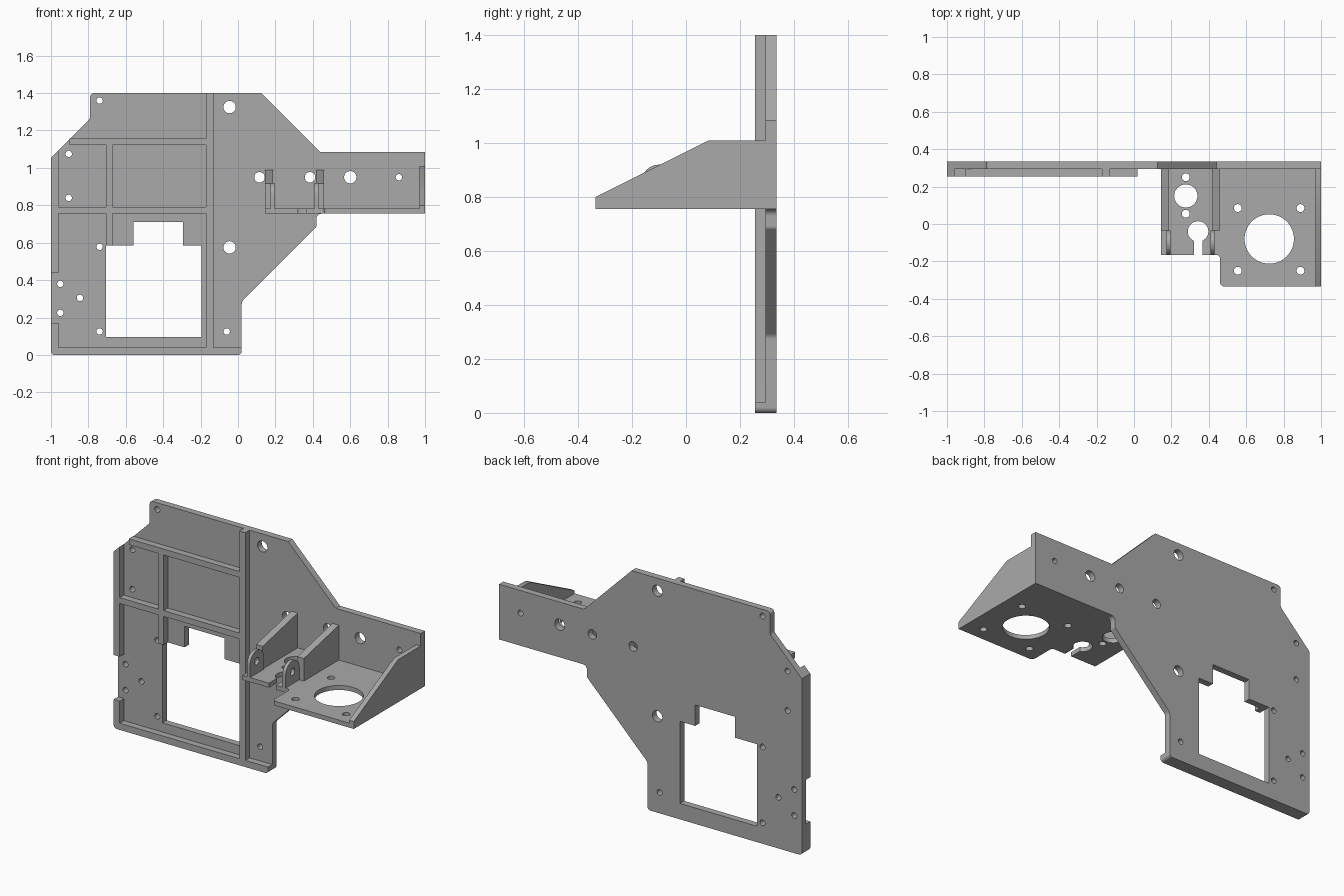
import bpy, bmesh, math
from mathutils import Matrix, Vector

if "Cube" in bpy.data.objects:
    bpy.data.objects.remove(bpy.data.objects["Cube"])

grey = bpy.data.materials.new("plain grey")
grey.diffuse_color = (0.4, 0.4, 0.4, 1)
grey.use_nodes = True
grey.node_tree.nodes["Principled BSDF"].inputs["Base Color"].default_value = grey.diffuse_color

# local (u, v, w) to world for each drawing plane
PLANES = {
    "XY": Matrix.Identity(4),
    "XZ": Matrix(((1, 0, 0, 0), (0, 0, -1, 0), (0, 1, 0, 0), (0, 0, 0, 1))),
    "YZ": Matrix(((0, 0, 1, 0), (1, 0, 0, 0), (0, 1, 0, 0), (0, 0, 0, 1))),
}


def circle(x, y, r, n=32):
    return [(x + r * math.cos(2 * math.pi * i / n), y + r * math.sin(2 * math.pi * i / n)) for i in range(n)]


def rect(x0, y0, x1, y1):
    return [(x0, y0), (x1, y0), (x1, y1), (x0, y1)]


def fillet(pts, n=6):
    """Round every corner given as (x, y, radius)."""
    out = []
    for i, p in enumerate(pts):
        c = Vector(p[:2])
        if len(p) < 3:
            out.append(tuple(c))
            continue
        a = (Vector(pts[i - 1][:2]) - c).normalized()
        b = (Vector(pts[(i + 1) % len(pts)][:2]) - c).normalized()
        half = a.angle(b) / 2
        centre = c + (a + b).normalized() * p[2] / math.sin(half)
        s = c + a * p[2] / math.tan(half) - centre
        e = c + b * p[2] / math.tan(half) - centre
        for k in range(n + 1):
            out.append(tuple(centre + s.lerp(e, k / n).normalized() * p[2]))
    return out


def prism(name, plane, loops, lo, hi):
    """Extrude an outline with holes between two depths along the plane's world axis."""
    curve = bpy.data.curves.new(name, "CURVE")
    curve.dimensions = "2D"
    curve.fill_mode = "BOTH"
    curve.extrude = (hi - lo) / 2
    for loop in loops:
        sp = curve.splines.new("POLY")
        sp.points.add(len(loop) - 1)
        for pt, (u, v) in zip(sp.points, loop):
            pt.co = (u, v, 0, 1)
        sp.use_cyclic_u = True
    temp = bpy.data.objects.new(name + "_curve", curve)
    bpy.context.collection.objects.link(temp)
    deps = bpy.context.evaluated_depsgraph_get()
    mesh = bpy.data.meshes.new_from_object(temp.evaluated_get(deps))
    bpy.data.objects.remove(temp)
    mid = (lo + hi) / 2
    shift = {"XY": (0, 0, mid), "XZ": (0, mid, 0), "YZ": (mid, 0, 0)}[plane]
    mesh.transform(Matrix.Translation(shift) @ PLANES[plane])
    bm = bmesh.new()
    bm.from_mesh(mesh)
    bmesh.ops.remove_doubles(bm, verts=bm.verts, dist=1e-5)
    bmesh.ops.recalc_face_normals(bm, faces=bm.faces)
    for f in bm.faces:
        f.smooth = True
        f.material_index = 0
    bm.to_mesh(mesh)
    bm.free()
    mesh.set_sharp_from_angle(angle=math.radians(30))
    mesh.materials.clear()
    mesh.materials.append(grey)
    obj = bpy.data.objects.new(name, mesh)
    bpy.context.collection.objects.link(obj)
    return obj


BACK, WALL, RIB = 0.335, 0.295, 0.255

# back plate with window and bolt holes
outline = fillet([(-1, 0, .02), (.02, 0, .02), (.02, .285, .03), (.42, .685, .02), (.42, .755, .025),
                  (1, .755), (1, 1.085), (.44, 1.085), (.125, 1.4), (-.79, 1.4, .02),
                  (-.79, 1.265, .03), (-1, 1.055)])
window = [(-.705, .095), (-.195, .095), (-.195, .585), (-.295, .585), (-.295, .71),
          (-.56, .71), (-.56, .585), (-.705, .585)]
big = [(-.045, 1.325), (-.045, .575), (.6, .95)]
medium = [(.115, .95), (.385, .95)]
small = [(-.74, 1.36), (-.905, 1.075), (-.905, .84), (-.74, .578), (-.95, .38), (-.95, .225),
         (-.845, .305), (-.74, .125), (-.06, .125), (.86, .95)]
holes = [circle(x, z, r) for group, r in ((big, .033), (medium, .028), (small, .017)) for x, z in group]
prism("back_plate", "XZ", [outline, window] + holes, WALL, BACK)

# stiffening ribs on the front of the plate
ribs = {
    "bottom_rib": fillet([(-1, 0, .02), (.02, 0, .02), (.02, .04), (-1, .04)]),
    "left_lower_rib": rect(-1, .04, -.96, .172),
    "left_upper_rib": [(-1, .437), (-.96, .437), (-.96, 1.095), (-1, 1.055)],
    "spine_rib": rect(-.17, .04, -.13, 1.4),
    "upper_cross_rib": rect(-.9, 1.122, -.17, 1.158),
    "middle_cross_rib": rect(-.96, .755, -.17, .79),
    "short_rib_low": rect(-.705, .585, -.67, .755),
    "short_rib_high": rect(-.705, .79, -.67, 1.122),
}
for name, loop in ribs.items():
    prism(name, "XZ", [loop], RIB, WALL)

# motor shelf with open keyhole slot
kx, ky, kr, kw = .3425, -.04, .055, .0225
a = math.asin(kw / kr)
start, sweep = -math.pi / 2 - a, -(2 * math.pi - 2 * a)
keyhole = [(kx + kr * math.cos(start + sweep * i / 28), ky + kr * math.sin(start + sweep * i / 28))
           for i in range(29)]
shelf = fillet([(.145, WALL), (.145, -.165), (kx - kw, -.165)] + keyhole +
               [(kx + kw, -.165), (.46, -.165, .02), (.46, -BACK, .025), (.97, -BACK), (.97, WALL)])
shelf_holes = [circle(.723, -.08, .132, 64), circle(.277, .15, .062, 40),
               circle(.277, .25, .021), circle(.277, .055, .021)]
shelf_holes += [circle(x, y, .021) for x in (.555, .89) for y in (.085, -.25)]
prism("motor_shelf", "XY", [shelf] + shelf_holes, .755, .782)

# sloped end gusset
prism("end_gusset", "YZ", [[(-BACK, .755), (WALL, .755), (WALL, 1.01), (.085, 1.01), (-BACK, .8)]], .97, 1)

# two inner gussets, each with a rounded pivot tab in front
tab = [(-.165, .782), (-.035, .782)] + [
    (-.1 + .065 * math.cos(math.pi * i / 16), .855 + .065 * math.sin(math.pi * i / 16)) for i in range(17)]
gusset = [(-.035, .782), (WALL, .782), (WALL, .99), (-.035, .917)]
for side, g0, g1, t0, t1 in (("left", .145, .188, .175, .195), ("right", .417, .46, .41, .43)):
    prism(side + "_gusset", "YZ", [gusset], g0, g1)
    prism(side + "_pivot_tab", "YZ", [tab, circle(-.1, .855, .021)], t0, t1)
